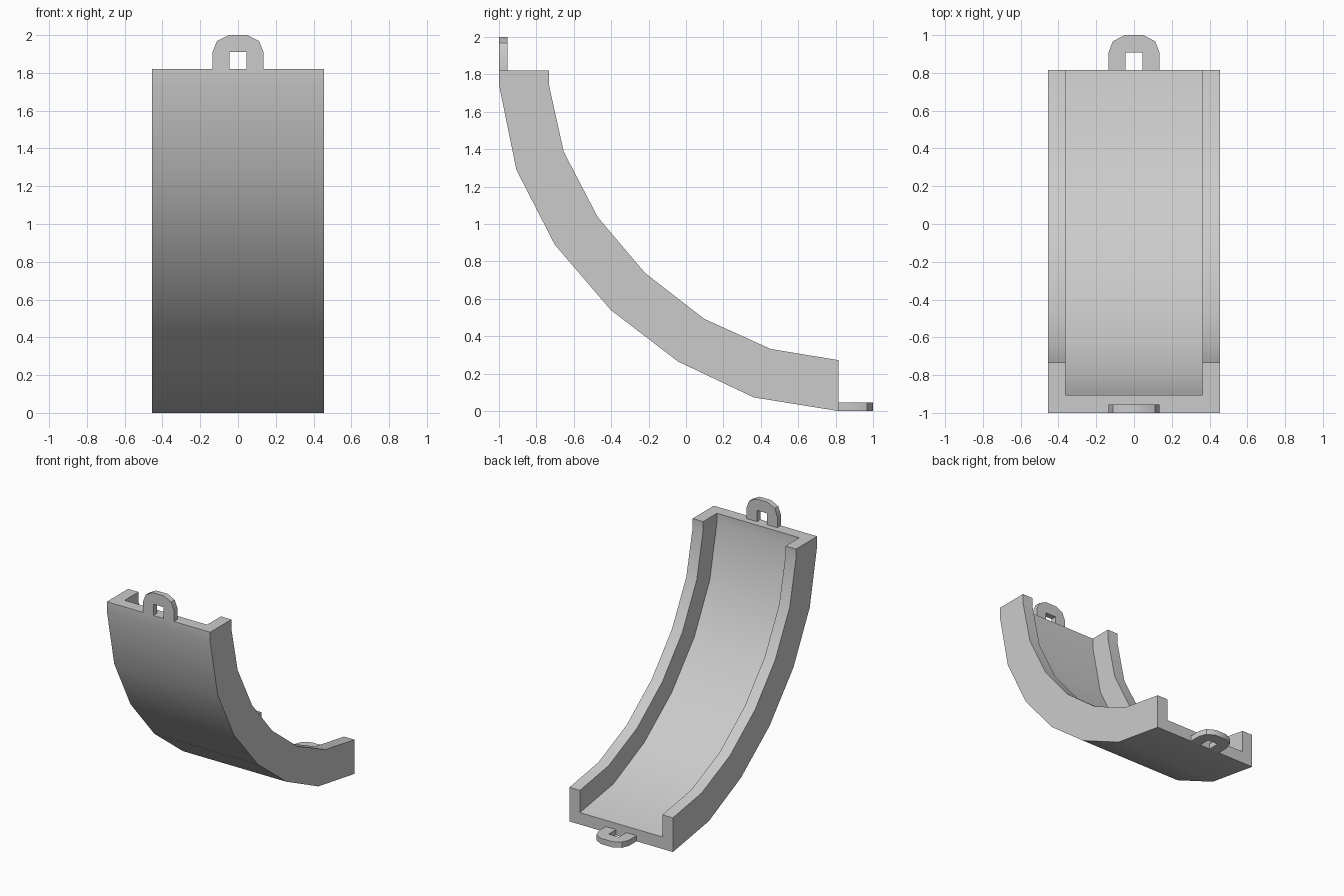
import bpy, bmesh, math
from mathutils import Vector

if "Cube" in bpy.data.objects:
    bpy.data.objects.remove(bpy.data.objects["Cube"])

# side profiles (y, z): underside and rim of the side walls
outer = [(-1, 1.82), (-1, 1.745), (-.907, 1.29), (-.702, .89), (-.402, .54),
         (-.043, .265), (.362, .073), (.815, 0)]
inner = [(-.733, 1.82), (-.733, 1.745), (-.654, 1.387), (-.472, 1.037), (-.219, .738),
         (.097, .493), (.452, .332), (.815, .272)]
HALF, WALL, FLOOR = .455, .363, .35   # half width, inner half width, floor fraction


def make_object(name, bm):
    bmesh.ops.recalc_face_normals(bm, faces=bm.faces)
    mesh = bpy.data.meshes.new(name)
    bm.to_mesh(mesh)
    bm.free()
    ob = bpy.data.objects.new(name, mesh)
    bpy.context.collection.objects.link(ob)
    bpy.ops.object.select_all(action='DESELECT')
    ob.select_set(True)
    bpy.context.view_layer.objects.active = ob
    bpy.ops.object.shade_smooth_by_angle(angle=math.radians(35))
    return ob


# curved channel: U-shaped section swept along the profiles
bm = bmesh.new()
section = [(-HALF, 0), (-HALF, 1), (-WALL, 1), (-WALL, FLOOR),
           (WALL, FLOOR), (WALL, 1), (HALF, 1), (HALF, 0)]
rings = []
for o, i in zip(outer, inner):
    o, i = Vector(o), Vector(i)
    rings.append([bm.verts.new((x, *o.lerp(i, t))) for x, t in section])
n = len(section)
for a, b in zip(rings, rings[1:]):
    for k in range(n):
        bm.faces.new((a[k], a[(k + 1) % n], b[(k + 1) % n], b[k]))
bm.faces.new(rings[0])
bm.faces.new(rings[-1])
make_object("curved_channel", bm)


# connector loops: arch outline extruded to a thin plate
def connector(name, place):
    half = [(.045, 0), (.135, 0), (.135, .09), (.112, .148), (.05, .18)]
    outline = half + [(-x, h) for x, h in reversed(half)] + [(-.045, .09), (.045, .09)]
    bm = bmesh.new()
    front = [bm.verts.new(place(x, h, 0)) for x, h in outline]
    back = [bm.verts.new(place(x, h, .045)) for x, h in outline]
    m = len(outline)
    for k in range(m):
        bm.faces.new((front[k], front[(k + 1) % m], back[(k + 1) % m], back[k]))
    bm.faces.new(front)
    bm.faces.new(back)
    make_object(name, bm)


connector("upper_connector", lambda x, h, d: (x, -1 + d, 1.82 + h))
connector("lower_connector", lambda x, h, d: (x, .815 + h * 1.028, d))
